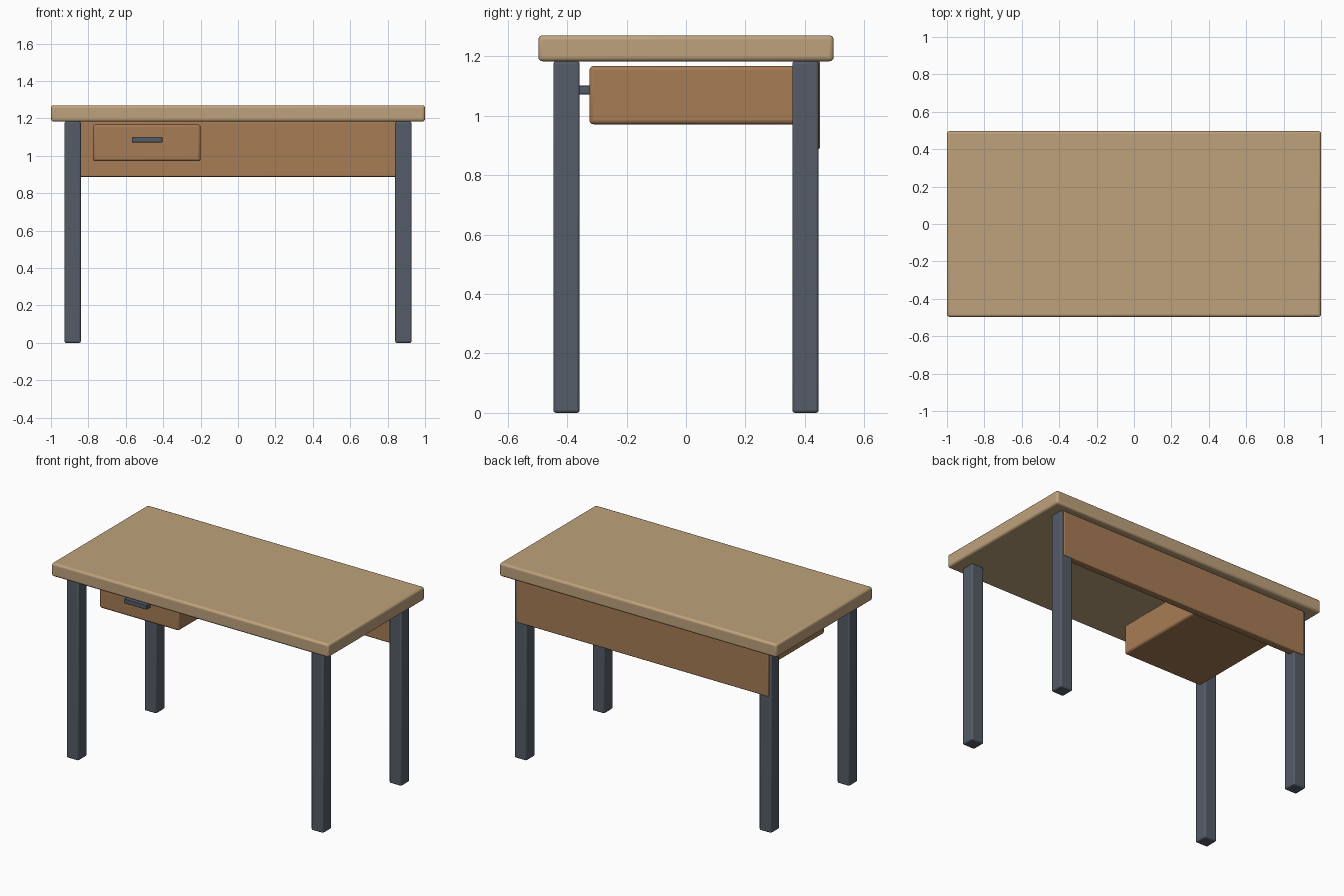
import bpy

if "Cube" in bpy.data.objects:
    bpy.data.objects.remove(bpy.data.objects["Cube"])


def material(name, color):
    m = bpy.data.materials.new(name)
    m.diffuse_color = (*color, 1)
    m.use_nodes = True
    m.node_tree.nodes["Principled BSDF"].inputs["Base Color"].default_value = m.diffuse_color
    return m


light_wood = material("light_wood", (0.52, 0.36, 0.20))
dark_wood = material("dark_wood", (0.38, 0.20, 0.09))
steel = material("steel", (0.09, 0.107, 0.135))


def box(name, lo, hi, mat, bevel):
    """Rounded box spanning the corners lo and hi."""
    centre = [(a + b) / 2 for a, b in zip(lo, hi)]
    bpy.ops.mesh.primitive_cube_add(size=1, location=centre)
    ob = bpy.context.object
    ob.name = name
    ob.scale = [b - a for a, b in zip(lo, hi)]
    bpy.ops.object.transform_apply(location=False, rotation=False, scale=True)
    ob.data.materials.append(mat)
    mod = ob.modifiers.new("rounded_edges", 'BEVEL')
    mod.width = bevel
    mod.segments = 3
    bpy.ops.object.shade_smooth_by_angle()
    return ob


# Desk top
box("desk_top", (-1, -0.497, 1.183), (1, 0.497, 1.27), light_wood, 0.014)

# Four legs
for side, x in (("left", -0.884), ("right", 0.884)):
    for end, y in (("front", -0.402), ("back", 0.402)):
        box(f"{end}_{side}_leg", (x - 0.044, y - 0.044, 0),
            (x + 0.044, y + 0.044, 1.183), steel, 0.009)

# Panel across the back
box("back_panel", (-0.91, 0.401, 0.888), (0.91, 0.451, 1.183), dark_wood, 0.006)

# Hanging drawer and its handle
box("drawer", (-0.775, -0.325, 0.971), (-0.20, 0.38, 1.167), dark_wood, 0.014)
box("drawer_handle", (-0.568, -0.366, 1.072), (-0.405, -0.32, 1.101), steel, 0.003)
